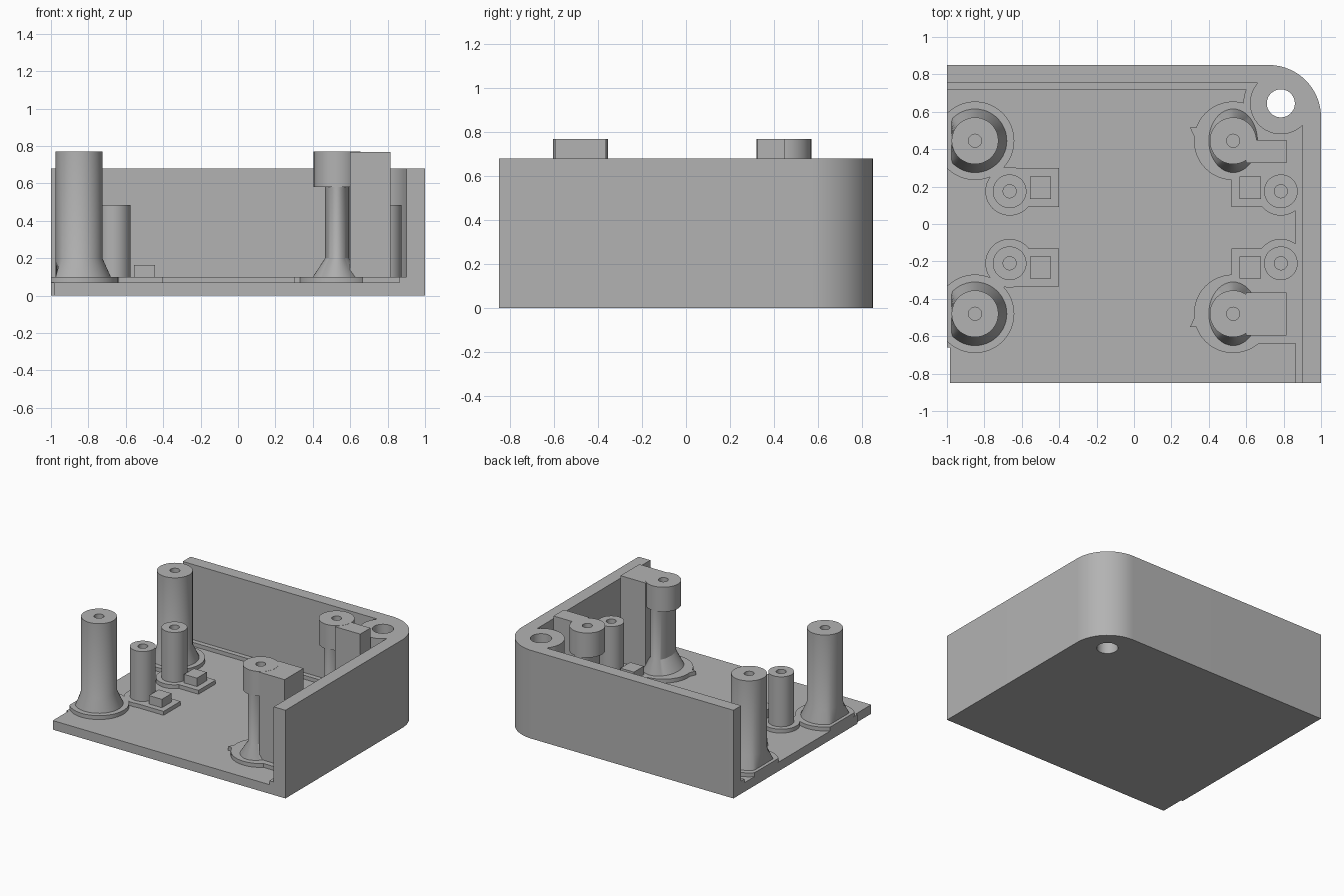
import bpy, bmesh
from math import sin, cos, pi, atan2

old = bpy.data.objects.get("Cube")
if old:
    bpy.data.objects.remove(old, do_unlink=True)

gray = bpy.data.materials.new("plain gray")
gray.use_nodes = True
gray.diffuse_color = (0.45, 0.45, 0.45, 1)
gray.node_tree.nodes["Principled BSDF"].inputs["Base Color"].default_value = gray.diffuse_color

FLOOR, PAD, TOP = 0.07, 0.10, 0.68
HOLE = (0.785, 0.645)


def finish(name, bm, smooth=True):
    bmesh.ops.recalc_face_normals(bm, faces=bm.faces)
    mesh = bpy.data.meshes.new(name)
    bm.to_mesh(mesh)
    bm.free()
    ob = bpy.data.objects.new(name, mesh)
    bpy.context.collection.objects.link(ob)
    mesh.materials.append(gray)
    if smooth:
        shade(ob)
    return ob


def select(ob):
    bpy.ops.object.select_all(action="DESELECT")
    ob.select_set(True)
    bpy.context.view_layer.objects.active = ob


def shade(ob):
    select(ob)
    bpy.ops.object.shade_smooth_by_angle(angle=0.5)


def prism(name, outline, z0, z1, smooth=True):
    bm = bmesh.new()
    face = bm.faces.new([bm.verts.new((x, y, z0)) for x, y in outline])
    ext = bmesh.ops.extrude_face_region(bm, geom=[face])["geom"]
    for v in ext:
        if isinstance(v, bmesh.types.BMVert):
            v.co.z = z1
    return finish(name, bm, smooth)


def box(name, x0, x1, y0, y1, z0, z1):
    return prism(name, [(x0, y0), (x1, y0), (x1, y1), (x0, y1)], z0, z1, False)


def arc(cx, cy, r, a0, a1, n=24):
    return [(cx + r * cos(a0 + (a1 - a0) * i / n), cy + r * sin(a0 + (a1 - a0) * i / n))
            for i in range(n + 1)]


def lathe(name, cx, cy, profile, min_x=-1.0, n=48):
    """Rings of (x radius, y radius, z), closed at both ends."""
    bm = bmesh.new()
    rings = [[bm.verts.new((max(cx + rx * cos(2 * pi * i / n), min_x),
                            cy + ry * sin(2 * pi * i / n), z)) for i in range(n)]
             for rx, ry, z in profile]
    for a, b in zip(rings, rings[1:]):
        for i in range(n):
            j = (i + 1) % n
            bm.faces.new((a[i], a[j], b[j], b[i]))
    bm.faces.new(rings[0])
    bm.faces.new(rings[-1])
    return finish(name, bm)


def rounds(*pairs):
    return [(r, r, z) for r, z in pairs]


def cavity(inset, boss, z0):
    """Inner space bounded by the two walls and the round corner boss."""
    wx, wy = 0.9 - inset, 0.755 - inset
    dx, dy = wx - HOLE[0], wy - HOLE[1]
    a0 = -atan2((boss**2 - dx**2) ** 0.5, dx)
    a1 = -2 * pi + atan2(dy, -(boss**2 - dy**2) ** 0.5)
    outline = [(-1.2, -1), (wx, -1)] + arc(*HOLE, boss, a0, a1) + [(-1.2, wy)]
    return prism("cavity_cutter", outline, z0, 1)


# Housing: floor, two walls, ledge and corner boss
outline = [(-1, 0.85), (-1, -0.66), (-0.985, -0.66), (-0.985, -0.85), (1, -0.85)]
housing = prism("housing", outline + arc(0.72, 0.57, 0.28, 0, pi / 2), 0, TOP)
cutters = [cavity(0, 0.165, PAD), cavity(0.037, 0.2, FLOOR),
           lathe("hole_cutter", *HOLE, rounds((0.075, -0.1), (0.075, 1)))]
for cutter in cutters:
    cutter.hide_render = True
    mod = housing.modifiers.new("cut", "BOOLEAN")
    mod.operation = "DIFFERENCE"
    mod.solver = "EXACT"
    mod.object = cutter
    select(housing)
    bpy.ops.object.modifier_apply(modifier=mod.name)
    bpy.data.objects.remove(cutter, do_unlink=True)
shade(housing)

for end, y_tall, y_short, y_pad, y_block in (
        ("back", 0.445, 0.175, (0.09, 0.3), (0.325, 0.45)),
        ("front", -0.48, -0.21, (-0.335, -0.13), (-0.595, -0.365))):
    # Tall outer post with flared foot
    lathe(end + "_right_post_foot", -0.85, y_tall, rounds((0.21, 0.06), (0.21, PAD)))
    lathe(end + "_right_post", -0.85, y_tall,
          rounds((0.17, 0.09), (0.17, PAD), (0.125, 0.2), (0.125, 0.77),
                 (0.035, 0.77), (0.035, 0.3)), -0.975)

    # Tall inner post: narrow stem under a round cap, tied to a block
    cx = 0.53
    lathe(end + "_left_post_foot", cx, y_tall, rounds((0.21, 0.06), (0.21, PAD)))
    lathe(end + "_left_post_stem", cx, y_tall,
          [(0.13, 0.17, 0.09), (0.13, 0.17, PAD), (0.065, 0.125, 0.2), (0.065, 0.125, 0.58)])
    lathe(end + "_left_post_cap", cx, y_tall,
          rounds((0.125, 0.58), (0.125, 0.77), (0.035, 0.77), (0.035, 0.6)))
    box(end + "_left_post_block", 0.6, 0.815, *y_block, 0.06, 0.769)
    tip = y_tall + (0.07 if end == "back" else -0.07)
    side = -1 if end == "back" else 1
    prism(end + "_foot_spike", [(0.3, tip), (0.4, tip), (0.4, tip + side * 0.2),
                                (0.35, tip + side * 0.11)], 0.06, PAD, False)
    # Raised floor behind the block
    y0, y1 = (0.2, 0.52) if end == "back" else (-0.64, -0.2)
    box(end + "_raised_floor", 0.66, 0.88, y0, y1, 0.06, PAD)

    # Short posts with pads and small stops
    for hand, px, pad, stop in (("right", -0.665, (-0.665, -0.4), (-0.555, -0.445)),
                                ("left", 0.785, (0.52, 0.785), (0.565, 0.68))):
        part = end + "_" + hand
        lathe(part + "_short_post_foot", px, y_short, rounds((0.13, 0.06), (0.13, PAD)))
        lathe(part + "_short_post", px, y_short,
              rounds((0.09, 0.09), (0.09, 0.485), (0.035, 0.485), (0.035, 0.2)))
        box(part + "_pad", *pad, *y_pad, 0.06, PAD)
        mid = sum(y_pad) / 2
        box(part + "_stop", *stop, mid - 0.06, mid + 0.06, 0.09, 0.165)
